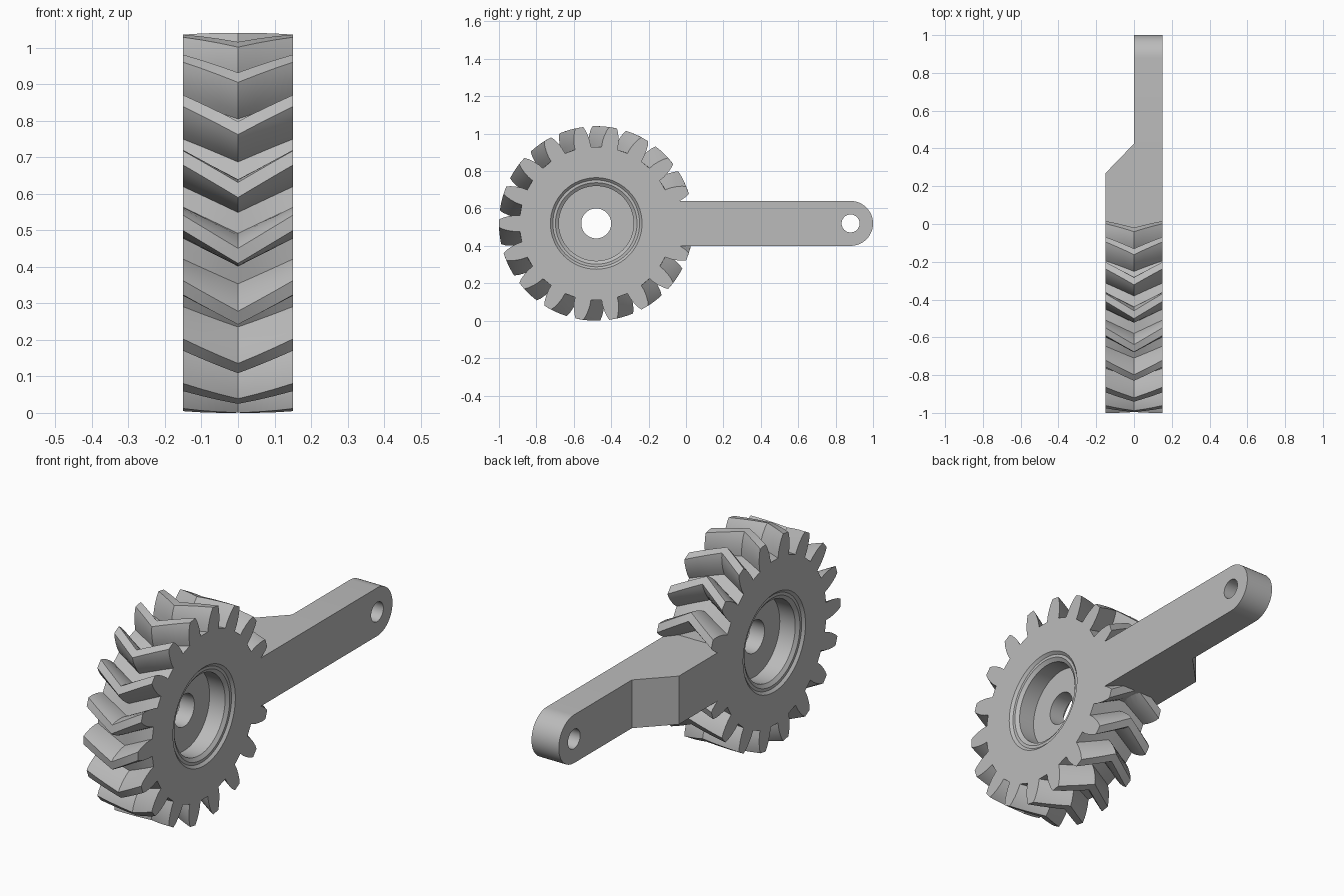
import bpy, bmesh, math
from mathutils import Vector

if "Cube" in bpy.data.objects:
    bpy.data.objects.remove(bpy.data.objects["Cube"], do_unlink=True)

GREY = (0.5, 0.5, 0.5, 1)
steel = bpy.data.materials.new("plain grey")
steel.use_nodes = True
steel.diffuse_color = GREY
steel.node_tree.nodes["Principled BSDF"].inputs["Base Color"].default_value = GREY

HALF = 0.15            # half thickness along x
CY, CZ = -0.48, 0.52   # gear axis
TEETH = 18
PITCH = math.tau / TEETH


def make(name, bm):
    bmesh.ops.recalc_face_normals(bm, faces=bm.faces)
    mesh = bpy.data.meshes.new(name)
    bm.to_mesh(mesh)
    bm.free()
    mesh.materials.append(steel)
    obj = bpy.data.objects.new(name, mesh)
    bpy.context.collection.objects.link(obj)
    return obj


def loft(name, rings, cap=True):
    """Skin closed rings of points; rings share one point count."""
    bm = bmesh.new()
    loops = [[bm.verts.new(p) for p in ring] for ring in rings]
    n = len(loops[0])
    for a, b in zip(loops, loops[1:]):
        for i in range(n):
            j = (i + 1) % n
            bm.faces.new((a[i], a[j], b[j], b[i]))
    if cap:
        bm.faces.new(loops[0])
        bm.faces.new(loops[-1])
    return make(name, bm)


def circle(x, r, y=CY, n=64):
    return [(x, y + r * math.cos(math.tau * i / n), CZ + r * math.sin(math.tau * i / n))
            for i in range(n)]


def boolean(target, other, operation):
    mod = target.modifiers.new(operation.lower(), 'BOOLEAN')
    mod.operation, mod.solver, mod.object = operation, 'EXACT', other
    bpy.context.view_layer.objects.active = target
    bpy.ops.object.modifier_apply(modifier=mod.name)
    bpy.data.objects.remove(other, do_unlink=True)


# Herringbone gear: tooth outline as (radius, half angle in degrees), twisted towards each face
flank = [(0.41, 6.0), (0.44, 5.6), (0.47, 4.7), (0.5, 3.5), (0.52, 2.3)]
tooth = [(r, -a) for r, a in flank] + [(r, a) for r, a in reversed(flank)]


def gear_ring(x):
    ring = []
    for k in range(TEETH):
        for r, a in tooth:
            t = (k + 0.5) * PITCH + math.radians(a) - abs(x) / HALF * PITCH / 2
            ring.append((x, CY + r * math.cos(t), CZ + r * math.sin(t)))
    return ring


body = loft("gear_arm", [gear_ring(HALF * s / 3) for s in range(-3, 4)])

# Arm: rounded bar, full thickness at the gear and half thickness towards the tip
ARM_R, TIP_Y = 0.12, 0.88
steps = 24
outline = [(-0.1, -ARM_R), (0.27, -ARM_R), (0.425, -ARM_R)]
outline += [(TIP_Y + ARM_R * math.cos(t), ARM_R * math.sin(t))
            for t in (math.pi * (i / steps - 0.5) for i in range(steps + 1))]
outline += [(0.425, ARM_R), (0.27, ARM_R), (-0.1, ARM_R)]
bm = bmesh.new()
near = [bm.verts.new((HALF, y, CZ + z)) for y, z in outline]
far = [bm.verts.new((-HALF if y < 0.3 else 0, y, CZ + z)) for y, z in outline]
count = len(outline)
bm.faces.new(near)
for i in range(count):
    j = (i + 1) % count
    bm.faces.new((near[i], near[j], far[j], far[i]))
bm.faces.new((far[0], far[1], far[-2], far[-1]))
bm.faces.new((far[1], far[2], far[-3], far[-2]))
bm.faces.new(far[2:-2])
arm = make("arm", bm)
boolean(body, arm, 'UNION')

# Stepped recess in both faces
recess = [(0.2, 0.245), (0.15, 0.245), (0.138, 0.232), (0.138, 0.218), (0.125, 0.2), (0.04, 0.2)]
for side in (-1, 1):
    cutter = loft("recess_cutter", [circle(side * x, r) for x, r in recess])
    boolean(body, cutter, 'DIFFERENCE')

# Axle bore and pin hole
for radius, y in ((0.08, CY), (0.048, TIP_Y)):
    cutter = loft("bore_cutter", [circle(-0.3, radius, y, 48), circle(0.3, radius, y, 48)])
    boolean(body, cutter, 'DIFFERENCE')

# Smooth curved walls, keep edges crisp
bpy.ops.object.select_all(action='DESELECT')
body.select_set(True)
bpy.context.view_layer.objects.active = body
bpy.ops.object.shade_smooth_by_angle(angle=math.radians(25))
